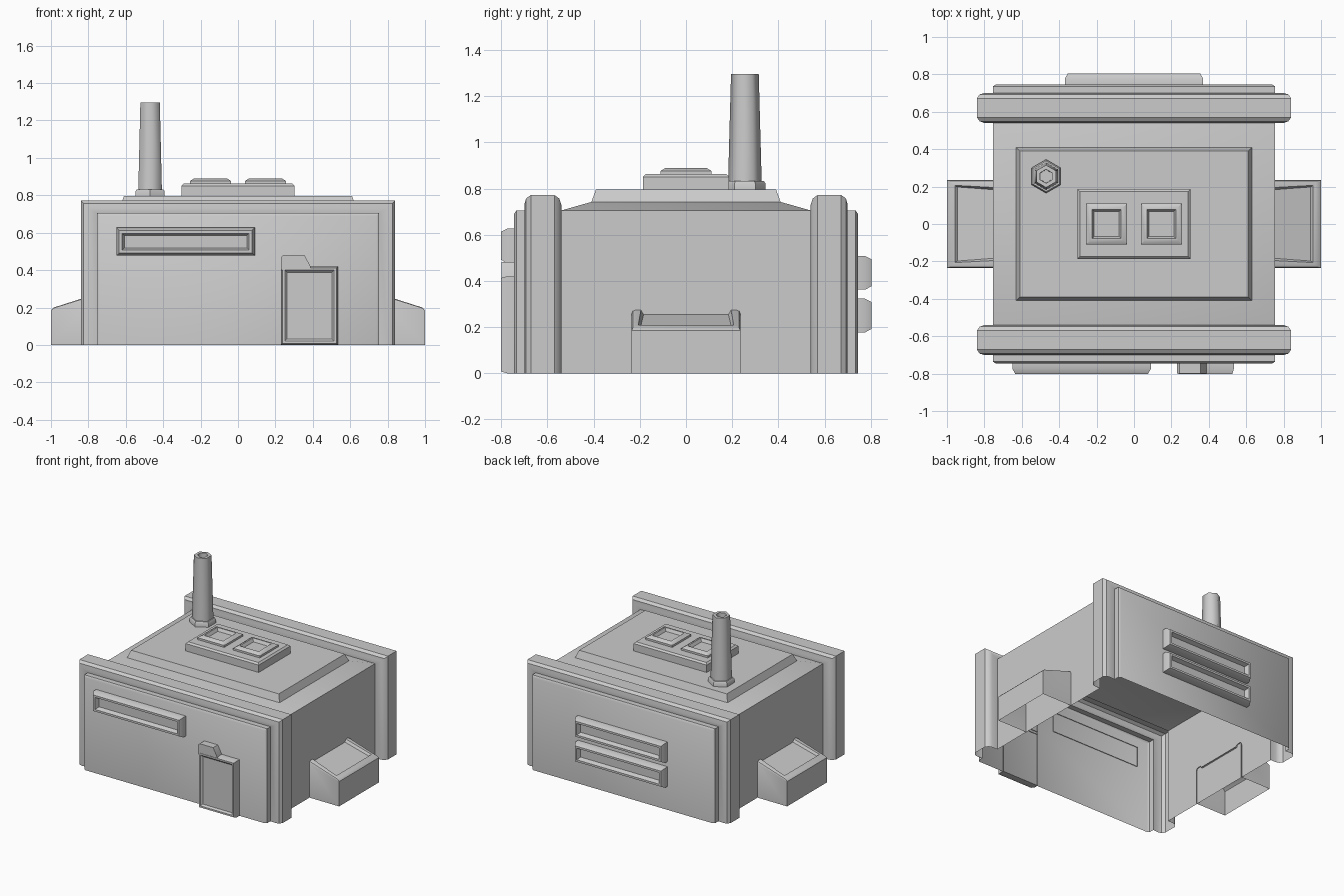
import bpy, bmesh, math
from mathutils import Vector

cube = bpy.data.objects.get("Cube")
if cube:
    bpy.data.objects.remove(cube, do_unlink=True)

GREY = (0.6, 0.6, 0.6, 1)
mat = bpy.data.materials.new("plain_grey")
mat.use_nodes = True
mat.diffuse_color = GREY
mat.node_tree.nodes["Principled BSDF"].inputs["Base Color"].default_value = GREY


def finish(name, bm, angle=35):
    """Turn a bmesh into a shaded object."""
    bmesh.ops.recalc_face_normals(bm, faces=bm.faces)
    mesh = bpy.data.meshes.new(name)
    bm.to_mesh(mesh)
    bm.free()
    mesh.materials.append(mat)
    ob = bpy.data.objects.new(name, mesh)
    bpy.context.collection.objects.link(ob)
    bpy.ops.object.select_all(action='DESELECT')
    ob.select_set(True)
    bpy.context.view_layer.objects.active = ob
    bpy.ops.object.shade_smooth_by_angle(angle=math.radians(angle))
    return ob


def loft(name, rings, closed=True, caps=(False, True), skip=None, angle=35):
    """Bridge successive rings of points; skip(centre) leaves a face out."""
    bm = bmesh.new()
    vs = [[bm.verts.new(p) for p in ring] for ring in rings]
    n = len(rings[0])
    for a, b in zip(vs, vs[1:]):
        for i in range(n if closed else n - 1):
            j = (i + 1) % n
            quad = (a[i], a[j], b[j], b[i])
            centre = sum((v.co for v in quad), Vector()) / 4
            if not (skip and skip(centre)):
                bm.faces.new(quad)
    if caps[0]:
        bm.faces.new(vs[0])
    if caps[1]:
        bm.faces.new(vs[-1])
    return finish(name, bm, angle)


def rect(u, v):
    return [(-u, -v), (u, -v), (u, v), (-u, v)]


def front(cx, cz):
    return lambda u, v, w: (cx + u, -0.74 - w, cz + v)


def back(cx, cz):
    return lambda u, v, w: (cx + u, 0.74 + w, cz + v)


def top(cx, cy, z):
    return lambda u, v, w: (cx + u, cy + v, z + w)


def stack(name, place, levels):
    """Rectangles (half width, half height, offset) stacked off a surface."""
    return loft(name, [[place(u, v, w) for u, v in rect(hu, hv)]
                       for hu, hv, w in levels])


def framed(name, place, hu, hv, depth, slope=0.015, rim=0.015, sink=0.03):
    """Raised bevelled frame around a sunken centre."""
    steps = [(0, 0), (0, depth * 0.55), (slope, depth),
             (slope + rim, depth), (slope + rim + 0.012, depth - sink)]
    return stack(name, place, [(hu - i, hv - i, w) for i, w in steps])


# Hollow hull: end panel, rounded end frame and body wall, mirrored in y
half = [(0.745, 0.74, 0.69), (0.735, 0.755, 0.705), (0.695, 0.755, 0.705),
        (0.7, 0.80, 0.73), (0.693, 0.825, 0.757), (0.672, 0.84, 0.772),
        (0.57, 0.84, 0.772), (0.549, 0.825, 0.757), (0.54, 0.80, 0.73),
        (0.54, 0.755, 0.705)]
sections = [(-y, w, h) for y, w, h in half] + half[::-1]
loft("hull", [[(-w, y, 0), (-w, y, h), (w, y, h), (w, y, 0)]
              for y, w, h in sections],
     closed=False, caps=(True, True),
     skip=lambda c: abs(c.y) < 0.1 and c.z > 0.6)

# Hipped roof rising to a raised plate
stack("roof", top(0, 0, 0), [(0.755, 0.54, 0.705), (0.63, 0.41, 0.742)])
stack("roof_plate", top(0, 0, 0), [(0.63, 0.41, 0.742), (0.61, 0.39, 0.795)])

# Roof console with two sunken hatches
stack("roof_console", top(0, 0, 0.79),
      [(0.302, 0.187, 0), (0.302, 0.187, 0.06), (0.29, 0.175, 0.072)])
for side, x in (("right", -0.147), ("left", 0.147)):
    framed(side + "_hatch", top(x, 0, 0.86), 0.11, 0.11, 0.03,
           slope=0.022, rim=0.01, sink=0.022)

# Hexagonal chimney with flange and open bore
def hexagon(r, z):
    return [(-0.47 + r * math.sin(k * math.pi / 3),
             0.255 + r * math.cos(k * math.pi / 3), z) for k in range(6)]


loft("chimney_flange", [hexagon(0.09, 0.79), hexagon(0.09, 0.822),
                        hexagon(0.082, 0.832)])
loft("chimney", [hexagon(0.073, 0.82), hexagon(0.06, 1.297),
                 hexagon(0.037, 1.297), hexagon(0.035, 1.2)], angle=62)

# Front window and back vents
framed("front_window", front(-0.28, 0.552), 0.37, 0.075, 0.062)
for label, z in (("lower", 0.25), ("upper", 0.435)):
    framed(label + "_back_vent", back(0, z), 0.37, 0.073, 0.064)

# Door with a shoulder tab on its top edge
framed("front_door", front(0.382, 0.21), 0.152, 0.21, 0.062,
       slope=0.008, rim=0.012, sink=0.012)
tab = [(0.23, 0.40), (0.23, 0.47), (0.243, 0.482), (0.355, 0.482),
       (0.388, 0.418), (0.388, 0.40)]
loft("door_tab", [[(x, y, z) for x, z in tab] for y in (-0.74, -0.80)])

# Side boxes: sloping top with a sunken centre and raised rails
for side, s in (("left", 1), ("right", -1)):
    bm = bmesh.new()
    profile = [(0.75, 0), (0.75, 0.275), (0.985, 0.2), (1.0, 0.185), (1.0, 0)]
    rows = [[bm.verts.new((s * x, y, z)) for x, z in profile]
            for y in (-0.235, 0.235)]
    strips = [bm.faces.new((rows[0][i], rows[0][i + 1],
                            rows[1][i + 1], rows[1][i])) for i in (1, 2, 3)]
    for row in rows:
        bm.faces.new(row)
    bmesh.ops.recalc_face_normals(bm, faces=bm.faces)
    rail_edges = [e for e in bm.edges if e.calc_length() > 0.2
                  and abs(e.verts[0].co.z - e.verts[1].co.z) > 0.05
                  and abs(e.verts[0].co.x - e.verts[1].co.x) > 0.1]
    slope = strips[0]
    bmesh.ops.inset_region(bm, faces=[slope], thickness=0.04, depth=0)
    bmesh.ops.inset_region(bm, faces=[slope], thickness=0.012, depth=-0.018)
    bmesh.ops.bevel(bm, geom=rail_edges, offset=0.015, segments=2,
                    affect='EDGES', profile=0.5)
    finish(side + "_side_box", bm)
